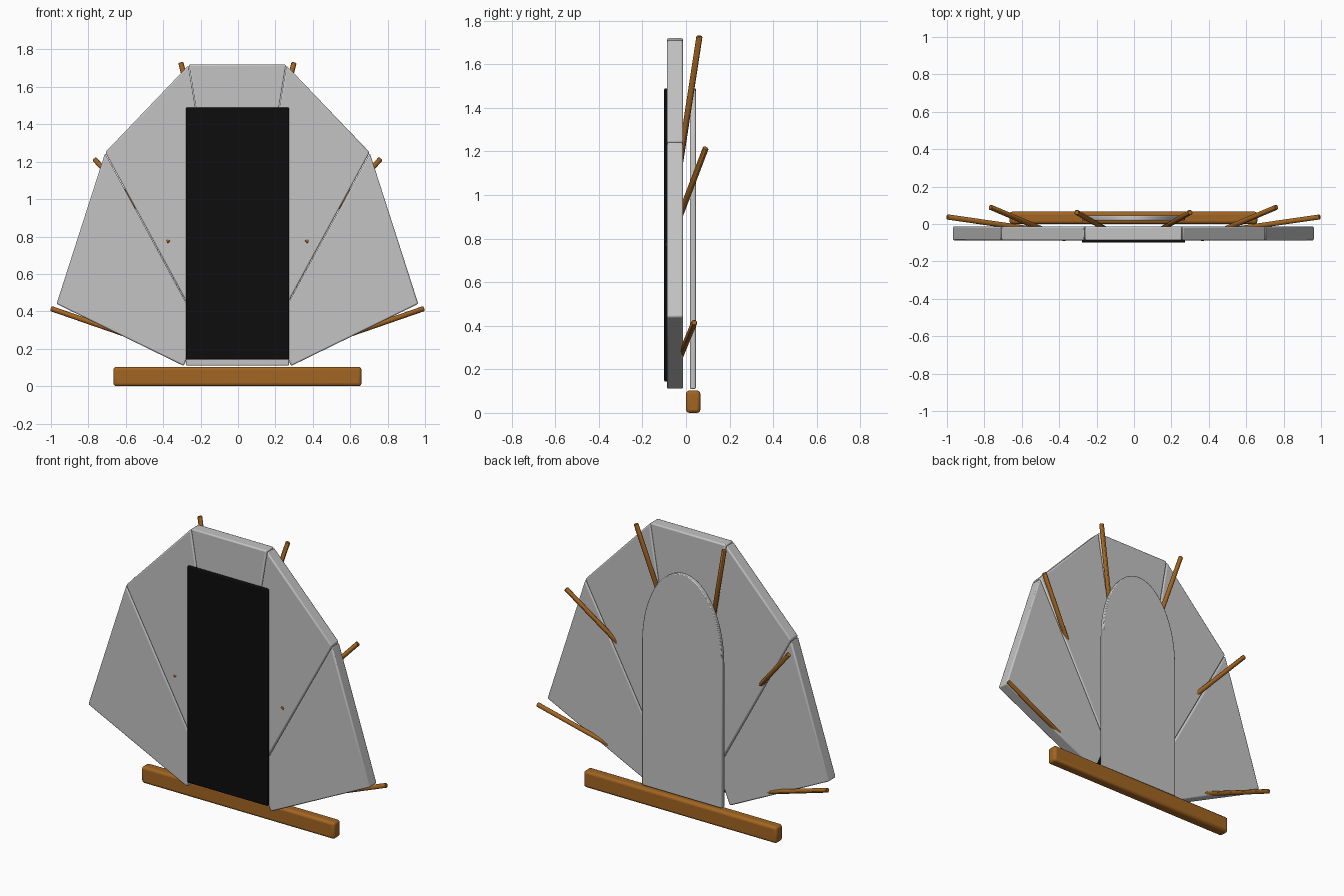
import bpy, bmesh, math
from mathutils import Vector

cube = bpy.data.objects.get("Cube")
if cube:
    bpy.data.objects.remove(cube, do_unlink=True)

CX = -0.003  # symmetry plane


def material(name, rgb):
    m = bpy.data.materials.new(name)
    m.use_nodes = True
    m.diffuse_color = (*rgb, 1)
    m.node_tree.nodes["Principled BSDF"].inputs["Base Color"].default_value = (*rgb, 1)
    return m


grey = material("light grey", (0.55, 0.55, 0.55))
black = material("black", (0.004, 0.004, 0.004))
wood = material("brown wood", (0.36, 0.13, 0.016))


def finish(name, bm, mat, bevel=0, segments=2):
    bmesh.ops.recalc_face_normals(bm, faces=bm.faces)
    mesh = bpy.data.meshes.new(name)
    bm.to_mesh(mesh)
    bm.free()
    mesh.materials.append(mat)
    obj = bpy.data.objects.new(name, mesh)
    bpy.context.collection.objects.link(obj)
    if bevel:
        mod = obj.modifiers.new("Bevel", 'BEVEL')
        mod.width = bevel
        mod.segments = segments
        mod.limit_method = 'ANGLE'
    bpy.ops.object.select_all(action='DESELECT')
    obj.select_set(True)
    bpy.context.view_layer.objects.active = obj
    bpy.ops.object.shade_smooth_by_angle(angle=math.radians(30))
    return obj


def slab(name, outline, y0, y1, mat, bevel, segments=2):
    """Extrude an x-z outline from y0 to y1."""
    bm = bmesh.new()
    face = bm.faces.new([bm.verts.new((CX + x, y0, z)) for x, z in outline])
    ext = bmesh.ops.extrude_face_region(bm, geom=[face])
    moved = [v for v in ext["geom"] if isinstance(v, bmesh.types.BMVert)]
    bmesh.ops.translate(bm, verts=moved, vec=(0, y1 - y0, 0))
    return finish(name, bm, mat, bevel, segments)


def rectangle(half, z0, z1):
    return [(-half, z0), (half, z0), (half, z1), (-half, z1)]


def stick(name, start, end, radius=0.014):
    a, b = Vector(start), Vector(end)
    bm = bmesh.new()
    bmesh.ops.create_cone(bm, cap_ends=True, segments=12, radius1=radius,
                          radius2=radius, depth=(b - a).length)
    bm.transform((b - a).to_track_quat('Z', 'Y').to_matrix().to_4x4())
    bmesh.ops.translate(bm, verts=bm.verts, vec=(a + b) / 2)
    finish(name, bm, wood, 0.003, 1)


# Fan of thick panels
FRONT, BACK = -0.088, -0.013
slab("centre_panel", [(-0.26, 1.72), (0.26, 1.72), (0.03, 0.33), (-0.03, 0.33)],
     FRONT, BACK, grey, 0.008)
upper = [(0.262, 1.715), (0.707, 1.25), (0.2, 0.315), (0.032, 0.33)]
lower = [(0.708, 1.245), (0.967, 0.44), (0.287, 0.108), (0.2, 0.312)]

# Sticks fanning out behind the panels: outer end, embedded end
sticks = {
    "top": ((0.303, 0.062, 1.73), (0.145, -0.03, 1.13)),
    "middle": ((0.765, 0.09, 1.215), (0.365, -0.08, 0.768)),
    "low": ((0.997, 0.038, 0.415), (0.42, -0.045, 0.215)),
}
for side, s in (("left", 1), ("right", -1)):
    slab(side + "_upper_panel", [(s * x, z) for x, z in upper], FRONT, BACK, grey, 0.008)
    slab(side + "_lower_panel", [(s * x, z) for x, z in lower], FRONT, BACK, grey, 0.008)
    for level, ends in sticks.items():
        stick(f"{side}_{level}_stick", *[(CX + s * x, y, z) for x, y, z in ends])

# Black front board
slab("front_board", rectangle(0.276, 0.143, 1.49), -0.1, -0.08, black, 0.006)

# Arched back board: straight sides under a half ellipse
arch = [(-0.275, 0.11), (0.275, 0.11)]
for i in range(49):
    t = math.pi * i / 48
    arch.append((0.275 * math.cos(t), 1.0 + 0.49 * math.sin(t)))
slab("back_board", arch, 0.018, 0.045, grey, 0.005)

# Wooden foot bar
slab("foot_bar", rectangle(0.663, 0, 0.103), 0, 0.066, wood, 0.016, 3)
